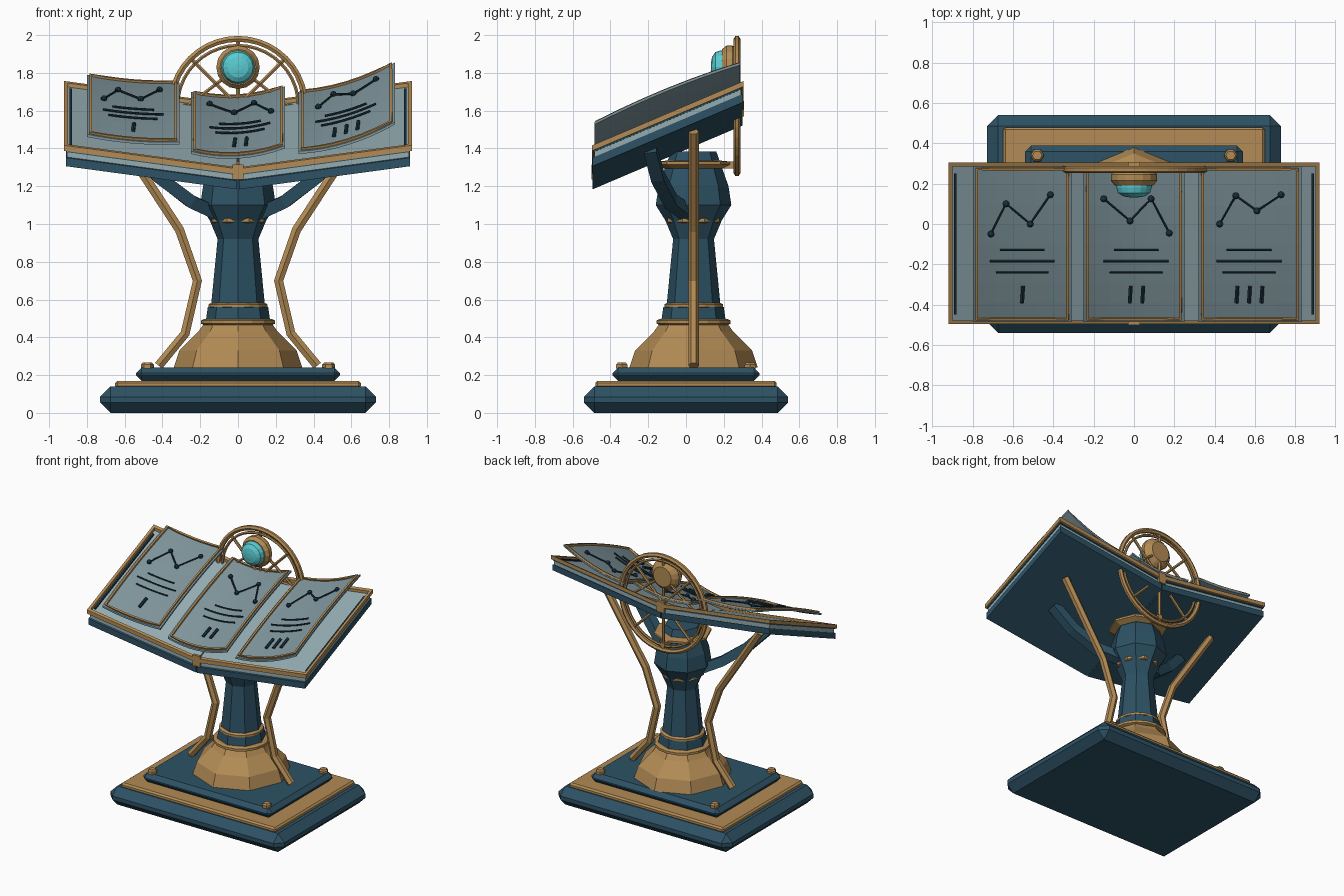
import bpy, bmesh, math
from mathutils import Vector

if "Cube" in bpy.data.objects:
    bpy.data.objects.remove(bpy.data.objects["Cube"])


def material(name, rgb):
    m = bpy.data.materials.new(name)
    m.diffuse_color = (*rgb, 1)
    m.use_nodes = True
    m.node_tree.nodes["Principled BSDF"].inputs["Base Color"].default_value = m.diffuse_color
    return m


BLUE = material("blue", (0.026, 0.085, 0.13))
GOLD = material("gold", (0.45, 0.26, 0.09))
PAPER = material("paper", (0.30, 0.42, 0.45))
SHEET = material("sheet", (0.21, 0.30, 0.33))
INK = material("ink", (0.01, 0.03, 0.05))
CYAN = material("cyan", (0.10, 0.60, 0.64))


def finish(name, bm, mat):
    bmesh.ops.recalc_face_normals(bm, faces=bm.faces)
    me = bpy.data.meshes.new(name)
    bm.to_mesh(me)
    bm.free()
    me.materials.append(mat)
    ob = bpy.data.objects.new(name, me)
    bpy.context.collection.objects.link(ob)
    return ob


def box(name, x0, x1, y0, y1, z0, z1, mat, bevel=0, lift=None):
    """Box, optionally bevelled or sheared so that z is measured from lift(x, y)."""
    bm = bmesh.new()
    bmesh.ops.create_cube(bm, size=1)
    for v in bm.verts:
        v.co = (x0 + (v.co.x + .5) * (x1 - x0), y0 + (v.co.y + .5) * (y1 - y0), z0 + (v.co.z + .5) * (z1 - z0))
        if lift:
            v.co.z += lift(v.co.x, v.co.y)
    if bevel:
        bmesh.ops.bevel(bm, geom=bm.edges[:], offset=bevel, segments=1, affect='EDGES')
    return finish(name, bm, mat)


def skin(bm, rings, closed=False):
    n = len(rings[0])
    pairs = list(zip(rings, rings[1:])) + ([(rings[-1], rings[0])] if closed else [])
    for a, b in pairs:
        for i in range(n):
            bm.faces.new((a[i], a[(i + 1) % n], b[(i + 1) % n], b[i]))
    if not closed:
        bm.faces.new(rings[0])
        bm.faces.new(rings[-1])


def lathe(name, profile, mat, sides=8, centre=(0, .04, 0), phase=0, axis='Z'):
    """Solid of revolution from (radius, height) pairs; axis Y points to the front."""
    bm, rings, c = bmesh.new(), [], Vector(centre)
    for r, h in profile:
        ring = []
        for i in range(sides):
            a = 2 * math.pi * i / sides + phase
            u, w = r * math.cos(a), r * math.sin(a)
            ring.append(bm.verts.new(c + Vector((u, w, h) if axis == 'Z' else (u, -h, w))))
        rings.append(ring)
    skin(bm, rings)
    return finish(name, bm, mat)


def rod(name, pts, r, mat, sides=6, closed=False, up=(0, 1, 0)):
    """Mitred sweep along a polyline."""
    pts, bm, rings, n = [Vector(p) for p in pts], bmesh.new(), [], len(pts)
    for i, p in enumerate(pts):
        a = pts[i - 1] if i or closed else p
        b = pts[(i + 1) % n] if i < n - 1 or closed else p
        t = (b - a).normalized()
        s = t.cross(Vector(up)).normalized()
        q = s.cross(t)
        ring = []
        for k in range(sides):
            g = 2 * math.pi * (k + .5) / sides
            ring.append(bm.verts.new(p + r * (math.cos(g) * s + math.sin(g) * q)))
        rings.append(ring)
    skin(bm, rings, closed)
    return finish(name, bm, mat)


# stepped base
box("base_plinth", -.73, .73, -.54, .54, 0, .14, BLUE, .055)
box("base_gold_step", -.65, .65, -.48, .48, .13, .17, GOLD, .012)
box("base_upper_step", -.54, .54, -.39, .39, .17, .24, BLUE, .03)
for x in (-.48, .48):
    for y in (-.34, .34):
        lathe("base_bolt", [(.034, .235), (.034, .255), (.024, .267)], GOLD, 6, (x, y, 0))

# octagonal pedestal
lathe("pedestal_foot", [(.34, .24), (.31, .33), (.21, .43), (.175, .48)], GOLD)
lathe("foot_ring", [(.18, .465), (.195, .472), (.195, .49), (.18, .497)], GOLD, 16)
lathe("pedestal_neck", [(.17, .49), (.16, .56)], BLUE)
lathe("neck_ring", [(.14, .553), (.155, .56), (.155, .575), (.14, .583)], GOLD, 16)
lathe("column", [(.142, .575), (.108, .92), (.15, 1.02), (.2, 1.1), (.185, 1.2), (.12, 1.385)], BLUE)
lathe("column_band", [(.135, 1.005), (.15, 1.01), (.15, 1.03), (.135, 1.035)], GOLD, 8, phase=math.pi / 8)
lathe("column_collar", [(.16, 1.295), (.2, 1.315), (.2, 1.33), (.15, 1.335)], GOLD)


# open book desk: sloped toward the front and folded in a shallow V
def desk(x, y):
    return 1.27 + .425 * (y + .49) + .135 * abs(x)


for s in (-1, 1):
    def slab(name, xa, xb, ya, yb, z0, z1, mat):
        box(name, s * xa, s * xb, ya, yb, z0, z1, mat, 0, desk)
    slab("book_cover", .004, .91, -.495, .30, -.085, -.04, BLUE)
    slab("page_block", .004, .905, -.485, .29, -.04, -.012, PAPER)
    slab("desk_backing", .004, .91, -.49, .295, -.012, -.003, BLUE)
    slab("desk_surface", .004, .90, -.48, .285, -.003, .004, PAPER)
    slab("front_rim", .004, .92, -.497, -.479, -.004, .025, GOLD)
    slab("back_rim", .004, .92, .285, .305, -.004, .025, GOLD)
    slab("side_rim", .90, .92, -.497, .305, -.004, .025, GOLD)
    slab("inner_strip", .88, .892, -.45, .25, 0, .014, INK)
    # curved bracket and bent strut
    rod("desk_bracket", [(s * .08, .03, 1.04), (s * .25, -.08, 1.12), (s * .42, -.15, 1.25),
                         (s * .56, -.19, 1.40)], .048, BLUE, 4)
    rod("bent_strut", [(s * .42, .04, .25), (s * .28, .04, .42), (s * .215, .04, .70),
                       (s * .31, .04, .97), (s * .65, .04, 1.49)], .028, GOLD)
for y in (-.49, .298):
    box("spine_clasp", -.03, .03, y - .01, y + .01, desk(0, y) - .035, desk(0, y) + .045, GOLD)


# three curved sheets: x range, front heights (left, middle, right), chart points
PAGES = [
    (-.80, -.31, (1.475, 1.44, 1.435), -.555, [(-.71, -.05), (-.635, .10), (-.515, 0), (-.415, .145)]),
    (-.25, .25, (1.385, 1.36, 1.415), .01, [(-.15, .125), (-.02, .015), (.085, .125), (.175, -.045)]),
    (.32, .83, (1.385, 1.43, 1.54), .57, [(.425, 0), (.505, .14), (.61, .065), (.73, .145)]),
]
Y0, Y1 = -.485, .285
for idx, (x0, x1, (zl, zm, zr), cx, chart) in enumerate(PAGES):
    def on_page(x, y, h=0):
        u, v = (x - x0) / (x1 - x0), (y - Y0) / (Y1 - Y0)
        z = zl * (1 - u) * (1 - 2 * u) + 4 * zm * u * (1 - u) - zr * u * (1 - 2 * u)
        return Vector((x, y, z + .315 * v + .08 * v * (1 - v) + h))

    def path(pts, h=.006, n=6):
        out = []
        for (ax, ay), (bx, by) in zip(pts, pts[1:]):
            out += [on_page(ax + (bx - ax) * i / n, ay + (by - ay) * i / n, h) for i in range(n)]
        return out + [on_page(*pts[-1], h)]

    bm, nx, ny = bmesh.new(), 8, 8
    layers = [[[bm.verts.new(on_page(x0 + (x1 - x0) * i / nx, Y0 + (Y1 - Y0) * j / ny, h))
                for j in range(ny + 1)] for i in range(nx + 1)] for h in (0, -.014)]
    for g in layers:
        for i in range(nx):
            for j in range(ny):
                bm.faces.new((g[i][j], g[i + 1][j], g[i + 1][j + 1], g[i][j + 1]))
    edge = ([(i, 0) for i in range(nx)] + [(nx, j) for j in range(ny)]
            + [(i, ny) for i in range(nx, 0, -1)] + [(0, j) for j in range(ny, 0, -1)])
    t, b = layers
    for (i, j), (k, l) in zip(edge, edge[1:] + edge[:1]):
        bm.faces.new((t[i][j], t[k][l], b[k][l], b[i][j]))
    finish("page_sheet", bm, SHEET)
    # gold border
    a, c, d, e = x0 + .02, x1 - .02, Y0 + .012, Y1 - .012
    rod("page_border", path([(a, d), (c, d), (c, e), (a, e), (a, d)])[:-1], .010, GOLD, 4, True, (0, -.4, 1))
    # chart, text rules and tally marks
    rod("chart_line", path(chart, .008, 3), .006, INK, 6, False, (0, 0, 1))
    for p in chart:
        bm = bmesh.new()
        bmesh.ops.create_uvsphere(bm, u_segments=8, v_segments=6, radius=.017)
        bmesh.ops.translate(bm, verts=bm.verts, vec=on_page(*p, .008))
        finish("chart_node", bm, INK)
    for y, w in ((-.13, .11), (-.185, .16), (-.24, .13)):
        rod("text_rule", path([(cx - w, y), (cx + w, y)]), .006, INK, 6, False, (0, 0, 1))
    for k in range(idx + 1):
        x = cx + (k - idx / 2) * .062
        rod("tally_mark", path([(x, -.39), (x + .005, -.31)], .006, 2), .011, INK, 6, False, (0, 0, 1))


# wheel behind the desk
WZ, WY = 1.625, .27


def wheel_point(r, ang):
    return Vector((r * math.cos(ang), WY, WZ + r * math.sin(ang)))


for name, R, r in (("wheel_outer_ring", .355, .018), ("wheel_inner_ring", .32, .010)):
    rod(name, [wheel_point(R, 2 * math.pi * i / 40) for i in range(40)], r, GOLD, 6, True)
for i in range(8):
    rod("wheel_spoke", [wheel_point(.0, 0), wheel_point(.35, math.pi * i / 4)], .011, GOLD)
for s in (-1, 1):
    rod("orb_brace", [(0, WY, 1.83), (s * .26, WY, 1.63)], .010, GOLD)
box("wheel_bracket", -.018, .018, .1, .285, 1.295, 1.33, GOLD)

# glowing orb in its housing
lathe("orb_housing", [(.075, -.285), (.1, -.265), (.115, -.245), (.115, -.215), (.095, -.19)], GOLD, 16, (0, 0, 1.83), 0, 'Y')
lathe("orb_lens", [(.09, -.21), (.088, -.18), (.08, -.155), (.055, -.138), (.02, -.132)], CYAN, 16, (0, 0, 1.83), 0, 'Y')
